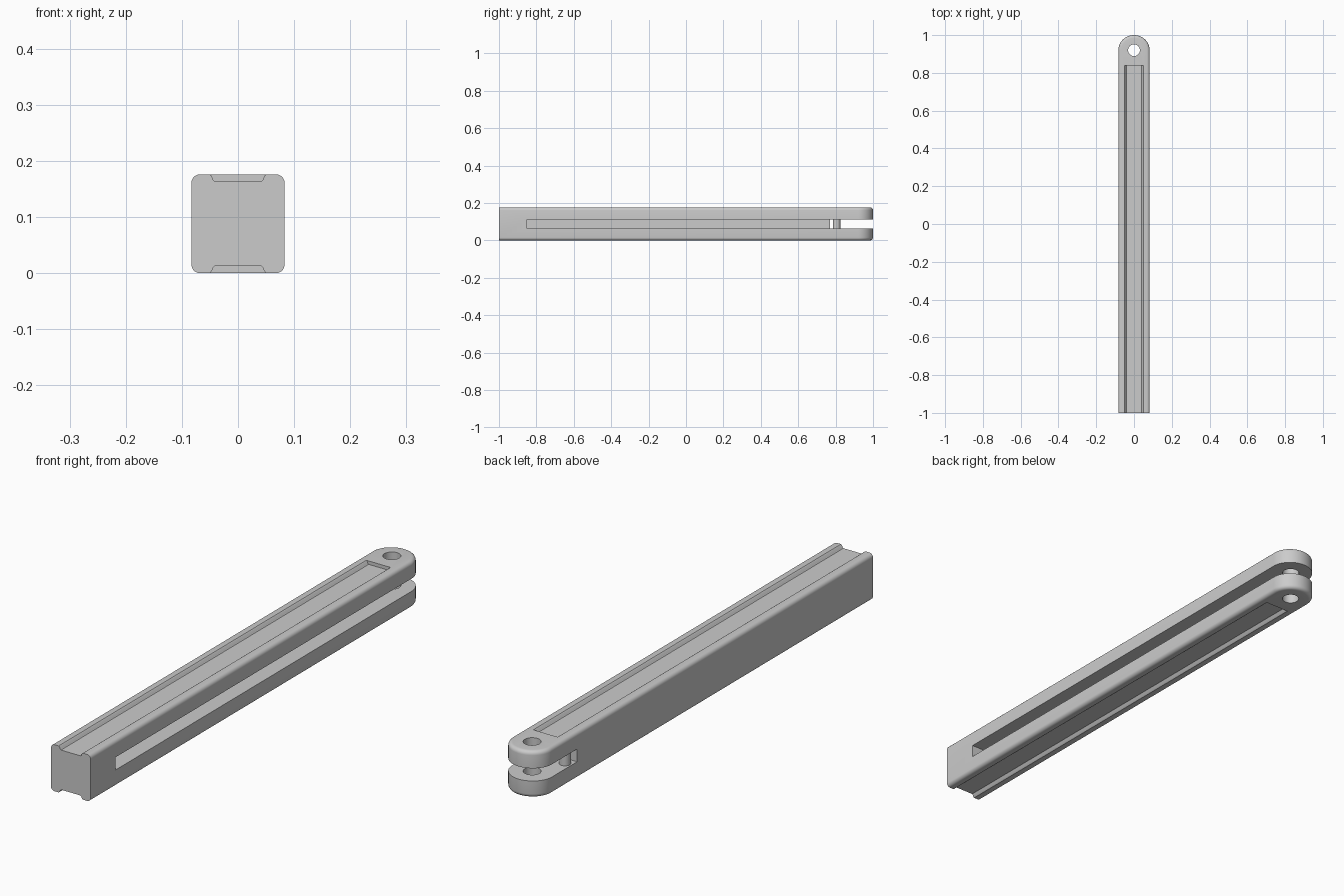
import bpy, bmesh
from math import pi, sin, cos, radians

cube = bpy.data.objects.get("Cube")
if cube:
    bpy.data.objects.remove(cube, do_unlink=True)

W, H = 0.083, 0.176          # half width, height
PIVOT_Y = 0.92
SLOT_LOW, SLOT_HIGH = 0.064, 0.112

gray = bpy.data.materials.new("plain gray")
gray.use_nodes = True
color = (0.6, 0.6, 0.6, 1)
gray.diffuse_color = color
gray.node_tree.nodes["Principled BSDF"].inputs["Base Color"].default_value = color


def prism(name, points, offset):
    """Extrude a closed loop of 3D points along an offset."""
    bm = bmesh.new()
    face = bm.faces.new([bm.verts.new(p) for p in points])
    made = bmesh.ops.extrude_face_region(bm, geom=[face])["geom"]
    bmesh.ops.translate(bm, vec=offset, verts=[v for v in made if isinstance(v, bmesh.types.BMVert)])
    bmesh.ops.recalc_face_normals(bm, faces=bm.faces)
    mesh = bpy.data.meshes.new(name)
    bm.to_mesh(mesh)
    bm.free()
    obj = bpy.data.objects.new(name, mesh)
    bpy.context.collection.objects.link(obj)
    mesh.materials.append(gray)
    return obj


def circle(x, y, z, radius, steps=40):
    return [(x + radius * cos(2 * pi * i / steps), y + radius * sin(2 * pi * i / steps), z)
            for i in range(steps)]


def smooth(obj):
    bpy.ops.object.select_all(action="DESELECT")
    obj.select_set(True)
    bpy.context.view_layer.objects.active = obj
    bpy.ops.object.shade_smooth_by_angle(angle=radians(35))


# Handle body: square butt, round pivot end
outline = [(-W, -1, 0), (W, -1, 0)]
for i in range(33):
    a = pi * i / 32
    outline.append((W * cos(a), PIVOT_Y + (1 - PIVOT_Y) * sin(a), 0))
handle = prism("handle_body", outline, (0, 0, H))

# Round the long rims, leaving the butt end sharp
bm = bmesh.new()
bm.from_mesh(handle.data)
rims = [e for e in bm.edges
        if abs(e.verts[0].co.z - e.verts[1].co.z) < 1e-5
        and max(v.co.y for v in e.verts) > -0.99]
bmesh.ops.bevel(bm, geom=rims, offset=0.015, segments=5, profile=0.5, affect="EDGES")
bm.to_mesh(handle.data)
bm.free()

# Blade slot, open on the left side and right through at the pivot end
slot = prism("slot_cutter", [(-0.045, -0.85, SLOT_LOW), (0.2, -0.85, SLOT_LOW), (0.2, 1.1, SLOT_LOW),
                             (-0.2, 1.1, SLOT_LOW), (-0.2, 0.77, SLOT_LOW), (-0.045, 0.77, SLOT_LOW)],
             (0, 0, SLOT_HIGH - SLOT_LOW))
hole = prism("pivot_hole_cutter", circle(0, PIVOT_Y, -0.1, 0.031), (0, 0, 0.4))

# Shallow grooves with curved sides, top and bottom
side = [(0.051, -0.01), (0.051, 0), (0.047, 0.003), (0.044, 0.01), (0.041, 0.013)]
cutters = [slot, hole]
for name, base, sign in (("top", H, -1), ("bottom", 0, 1)):
    half = [(x, -1.1, base + sign * d) for x, d in side]
    loop = half + [(-x, y, z) for x, y, z in reversed(half)]
    cutters.append(prism(name + "_groove_cutter", loop, (0, 1.94, 0)))

for cutter in cutters:
    cut = handle.modifiers.new(cutter.name, "BOOLEAN")
    cut.operation = "DIFFERENCE"
    cut.solver = "EXACT"
    cut.object = cutter
    cutter.hide_render = True
    cutter.hide_viewport = True

# Apply the cuts and drop the cutters
graph = bpy.context.evaluated_depsgraph_get()
result = bpy.data.meshes.new_from_object(handle.evaluated_get(graph))
handle.modifiers.clear()
handle.data = result
for cutter in cutters:
    bpy.data.objects.remove(cutter, do_unlink=True)
smooth(handle)

# Stop pin across the gap
pin = prism("stop_pin", circle(-0.057, 0.805, SLOT_LOW - 0.002, 0.02, 24),
            (0, 0, SLOT_HIGH - SLOT_LOW + 0.004))
smooth(pin)
